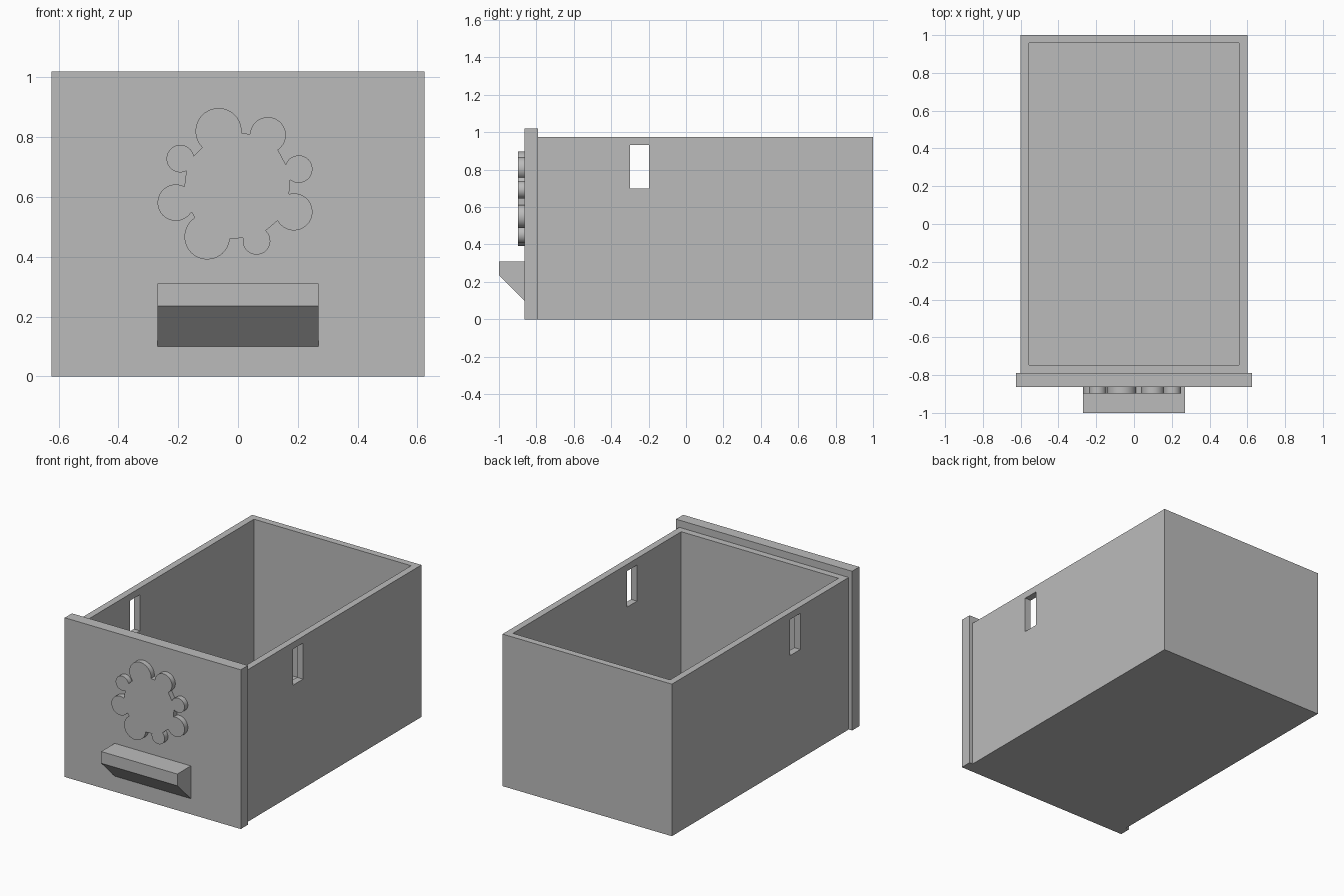
import bpy, bmesh
from math import radians, cos, sin

cube = bpy.data.objects.get("Cube")
if cube:
    bpy.data.objects.remove(cube, do_unlink=True)

# Single flat colour
grey = bpy.data.materials.new("plain_grey")
grey.use_nodes = True
COLOUR = (0.5, 0.5, 0.5, 1)
grey.diffuse_color = COLOUR
for node in grey.node_tree.nodes:
    if node.type == 'BSDF_PRINCIPLED':
        node.inputs["Base Color"].default_value = COLOUR


def prism(name, outline, offset):
    """Extrude a flat outline of 3D points along an offset vector."""
    bm = bmesh.new()
    face = bm.faces.new([bm.verts.new(p) for p in outline])
    side = bmesh.ops.extrude_face_region(bm, geom=[face])["geom"]
    moved = [v for v in side if isinstance(v, bmesh.types.BMVert)]
    bmesh.ops.translate(bm, verts=moved, vec=offset)
    bmesh.ops.recalc_face_normals(bm, faces=bm.faces)
    mesh = bpy.data.meshes.new(name)
    bm.to_mesh(mesh)
    bm.free()
    mesh.materials.append(grey)
    obj = bpy.data.objects.new(name, mesh)
    bpy.context.collection.objects.link(obj)
    return obj


def box(name, half_width, y0, y1, z0, z1):
    """Box centred on x = 0."""
    w = half_width
    return prism(name, [(-w, y0, z0), (w, y0, z0), (w, y1, z0), (-w, y1, z0)],
                 (0, 0, z1 - z0))


def select_only(obj):
    bpy.ops.object.select_all(action='DESELECT')
    obj.select_set(True)
    bpy.context.view_layer.objects.active = obj


def cut(obj, cutter):
    """Subtract a cutter and remove it."""
    cutter.hide_render = True
    mod = obj.modifiers.new("cut", 'BOOLEAN')
    mod.operation = 'DIFFERENCE'
    mod.solver = 'EXACT'
    mod.object = cutter
    select_only(obj)
    bpy.ops.object.modifier_apply(modifier=mod.name)
    bpy.data.objects.remove(cutter, do_unlink=True)


PANEL_BACK, PANEL_FRONT = -0.79, -0.863
WALL = 0.043

# Open drawer tray with a slot through both side walls
tray = box("drawer_tray", 0.6, PANEL_BACK, 1, 0, 0.974)
cut(tray, box("cavity_cutter", 0.6 - WALL, PANEL_BACK + WALL, 1 - WALL, WALL, 1.2))
cut(tray, box("slot_cutter", 0.8, -0.3, -0.198, 0.7, 0.931))

# Front panel, slightly wider and taller than the tray
box("front_panel", 0.624, PANEL_FRONT, PANEL_BACK, 0, 1.02)

# Handle with a sloping underside
HANDLE = 0.27
prism("handle", [(-HANDLE, y, z) for y, z in
                 ((PANEL_FRONT, 0.31), (-1, 0.31), (-1, 0.235), (PANEL_FRONT, 0.1))],
      (2 * HANDLE, 0, 0))

# Raised flower: round lobes (x, z, radius, first angle, last angle), clockwise
LOBES = (
    (-0.065, 0.82, 0.077, 225, -5),
    (0.1, 0.807, 0.06, 177, -56),
    (0.203, 0.693, 0.046, 160, -130),
    (0.187, 0.55, 0.062, 105, -152),
    (0.062, 0.453, 0.046, 48, -192),
    (-0.103, 0.467, 0.076, -5, -237),
    (-0.208, 0.581, 0.061, -31, -298),
    (-0.193, 0.728, 0.046, -64, -349),
)
STEPS = 28
outline = []
for x, z, r, first, last in LOBES:
    for i in range(STEPS + 1):
        a = radians(first + (last - first) * i / STEPS)
        outline.append((x + r * cos(a), PANEL_FRONT, z + r * sin(a)))
flower = prism("flower_relief", outline, (0, -0.034, 0))
select_only(flower)
bpy.ops.object.shade_smooth_by_angle(angle=radians(30))
